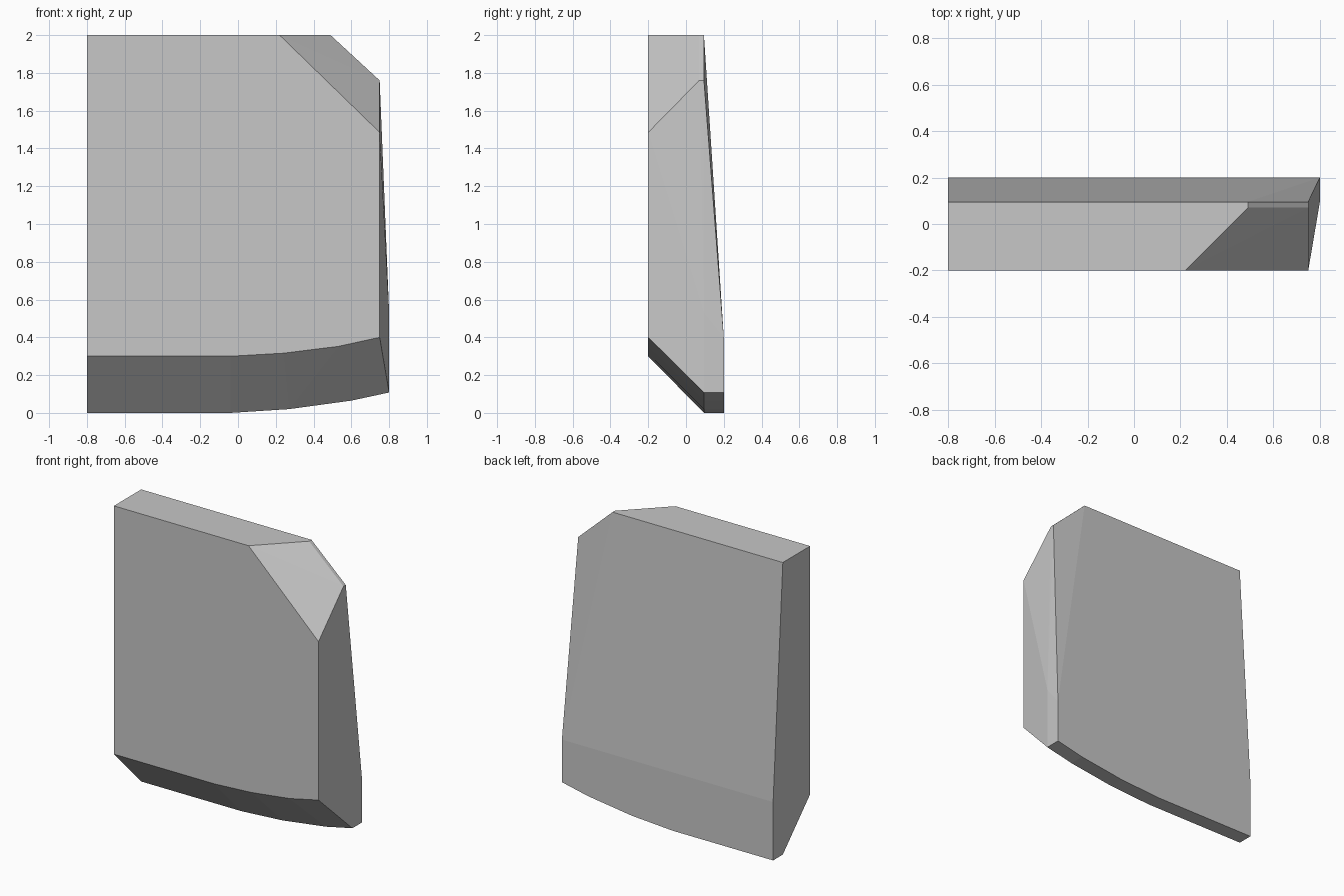
import bpy, bmesh, math

if "Cube" in bpy.data.objects:
    bpy.data.objects.remove(bpy.data.objects["Cube"])

# Lower edge curve (x, z) and the matching edge on the front face
low_curve = [(-0.8, 0.0), (-0.04, 0.0), (0.27, 0.02), (0.6, 0.065), (0.8, 0.108)]
front_curve = [(-0.8, 0.3), (-0.04, 0.3), (0.24, 0.316), (0.53, 0.352), (0.75, 0.4)]
FRONT, RIDGE, BACK = -0.2, 0.095, 0.2


def row(profile, y):
    """Place an (x, z) profile at depth y."""
    return [(x, y, z) for x, z in profile]


points = []
# Bevelled, curved underside
points += row(front_curve, FRONT) + row(low_curve, RIDGE) + row(low_curve, BACK)
# Front face top with the cut corner
points += row([(-0.8, 2.0), (0.22, 2.0), (0.75, 1.485)], FRONT)
# Narrow ledge behind the cut corner
points += row([(0.49, 2.0), (0.75, 1.76)], 0.07)
# Sloped back: upper edge and lower break line
points += row([(-0.8, 2.0), (0.49, 2.0), (0.75, 1.76)], RIDGE)
points += row([(-0.8, 0.4), (0.8, 0.4)], BACK)
# Kink on the flared right side
points += row([(0.8, 0.53)], RIDGE)

# The solid is convex, so wrap the profiles in a hull
bm = bmesh.new()
for p in points:
    bm.verts.new(p)
result = bmesh.ops.convex_hull(bm, input=bm.verts[:])
loose = [v for v in bm.verts if not v.link_faces]
bmesh.ops.delete(bm, geom=loose, context='VERTS')
bmesh.ops.dissolve_limit(bm, angle_limit=math.radians(0.5),
                         verts=bm.verts[:], edges=bm.edges[:])
bmesh.ops.recalc_face_normals(bm, faces=bm.faces[:])

mesh = bpy.data.meshes.new("armor_plate")
bm.to_mesh(mesh)
bm.free()

grey = bpy.data.materials.new("light grey")
grey.diffuse_color = (0.57, 0.57, 0.57, 1.0)
grey.use_nodes = True
grey.node_tree.nodes["Principled BSDF"].inputs["Base Color"].default_value = grey.diffuse_color
mesh.materials.append(grey)

plate = bpy.data.objects.new("armor_plate", mesh)
bpy.context.collection.objects.link(plate)
